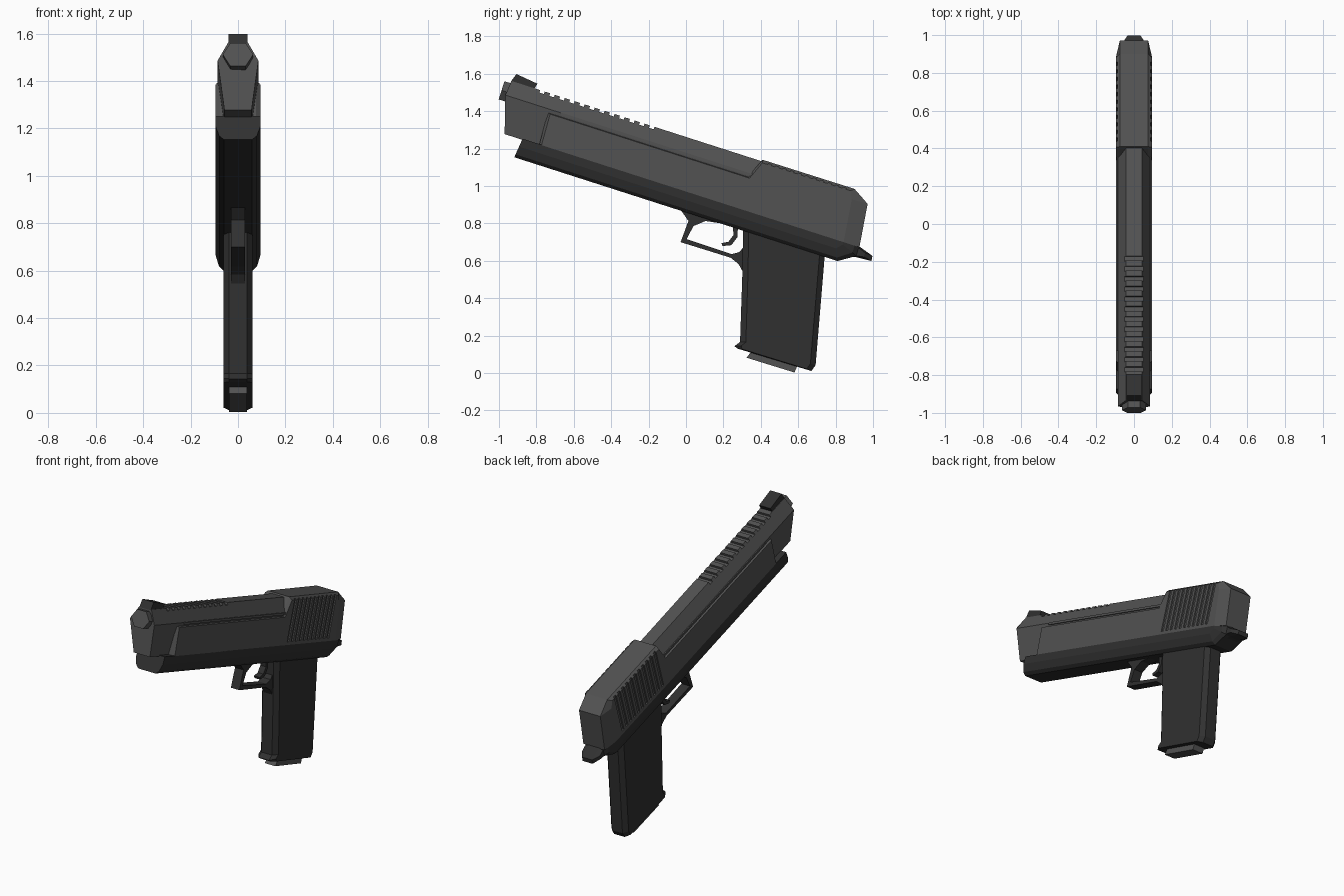
import bpy, bmesh, math

A = math.radians(17.8)
C, S = math.cos(A), math.sin(A)


def tilt(u, w):
    # barrel-aligned coordinates to the world y-z plane
    return (u * C + w * S, -u * S + w * C)


def material(name, v):
    m = bpy.data.materials.new(name)
    m.diffuse_color = (v, v, v, 1)
    return m


STEEL = material("steel", 0.085)
DARK = material("dark_steel", 0.03)


def add_loft(bm, rings):
    loops = [[bm.verts.new(p) for p in r] for r in rings]
    n = len(loops[0])
    for a, b in zip(loops, loops[1:]):
        for i in range(n):
            j = (i + 1) % n
            bm.faces.new((a[i], a[j], b[j], b[i]))
    bm.faces.new(loops[0])
    bm.faces.new(loops[-1])


def build(name, lofts, mat):
    bm = bmesh.new()
    for rings in lofts:
        add_loft(bm, rings)
    bmesh.ops.recalc_face_normals(bm, faces=bm.faces)
    me = bpy.data.meshes.new(name)
    bm.to_mesh(me)
    bm.free()
    me.materials.append(mat)
    ob = bpy.data.objects.new(name, me)
    bpy.context.collection.objects.link(ob)
    return ob


def slab_rings(layers, tilted):
    # side profiles at growing half-widths, mirrored across x = 0
    side = [[(x, *(tilt(*p) if tilted else p)) for p in pts] for x, pts in layers]
    mirror = [[(-x, y, z) for x, y, z in r] for r in reversed(side)]
    return mirror + side


def slab(name, layers, mat, tilted=True):
    return build(name, [slab_rings(layers, tilted)], mat)


def box_rings(x0, x1, u0, u1, w0, w1):
    pts = [(u0, w0), (u1, w0), (u1, w1), (u0, w1)]
    return [[(x, *tilt(*p)) for p in pts] for x in (x0, x1)]


def carve(ob, boxes, mat):
    cutter = build(ob.name + "_cutter", boxes, mat)
    cutter.hide_render = True
    mod = ob.modifiers.new("grooves", 'BOOLEAN')
    mod.operation = 'DIFFERENCE'
    mod.solver = 'EXACT'
    mod.object = cutter
    bpy.context.view_layer.objects.active = ob
    bpy.ops.object.modifier_apply(modifier=mod.name)
    bpy.data.objects.remove(cutter)


# barrel: six-sided section with a ribbed top
def barrel_ring(us):
    half = [(0.042, 1.202, us[0]), (0.086, 1.12, us[1]), (0.057, 0.92, us[2])]
    full = half + [(-x, w, u) for x, w, u in reversed(half)]
    return [(x, *tilt(u, w)) for x, w, u in full]


barrel = build("barrel", [[barrel_ring((-1.366, -1.374, -1.314)),
                           barrel_ring((0.1, 0.1, 0.1))]], STEEL)
carve(barrel, [box_rings(-0.07, 0.07, u, u + 0.026, 1.188, 1.25)
               for u in [-1.205 + 0.056 * i for i in range(12)]], STEEL)

# muzzle: hexagonal tip
hexagon = [(0.064 * math.cos(math.pi * k / 3), 1.138 + 0.059 * math.sin(math.pi * k / 3))
           for k in range(6)]
build("muzzle", [[[(x, *tilt(u, w)) for x, w in hexagon] for u in (-1.401, -1.30)]], STEEL)

# front sight
slab("front_sight", [(0.04, [(-1.368, 1.198), (-1.352, 1.245), (-1.229, 1.23), (-1.238, 1.195)])], DARK)

# slide: low side panels in front, tall block behind with bevelled rear
slide = slab("slide", [
    (0.075, [(-1.12, 0.924), (-1.13, 1.102), (-0.005, 1.102), (0.041, 1.211),
             (0.557, 1.213), (0.648, 1.158), (0.677, 0.924)]),
    (0.095, [(-1.108, 0.924), (-1.115, 1.096), (0.005, 1.096), (0.045, 1.195),
             (0.54, 1.197), (0.56, 1.155), (0.588, 0.924)])], STEEL)
carve(slide, [box_rings(s * 0.087, s * 0.12, u, u + 0.02, 0.945, 1.3)
              for u in [0.075 + 0.042 * i for i in range(11)] for s in (-1, 1)], STEEL)

# thin rail between barrel and slide panel
slab("slide_rail", [(0.091, [(-1.06, 1.108), (-1.06, 1.122), (0.02, 1.122), (0.02, 1.108)])], STEEL)

# frame: rounded underside
slab("frame", [
    (0.06, [(-1.226, 0.818), (-1.215, 0.926), (0.677, 0.926), (0.677, 0.875), (0.588, 0.818)]),
    (0.08, [(-1.225, 0.835), (-1.215, 0.926), (0.65, 0.926), (0.65, 0.885), (0.58, 0.835)]),
    (0.095, [(-1.22, 0.88), (-1.215, 0.926), (0.588, 0.926), (0.588, 0.91), (0.56, 0.88)])], DARK)

# rear tang
slab("tang", [
    (0.035, [(0.58, 0.84), (0.58, 0.928), (0.675, 0.928), (0.758, 0.901), (0.761, 0.874), (0.677, 0.868)]),
    (0.062, [(0.58, 0.85), (0.58, 0.925), (0.66, 0.925), (0.715, 0.905), (0.715, 0.882), (0.67, 0.875)])], DARK)

# grip with chamfered corners
slab("grip", [
    (0.037, [(0.305, 0.80), (0.302, 0.55), (0.289, 0.166), (0.259, 0.144), (0.275, 0.131),
             (0.671, 0.011), (0.693, 0.043), (0.741, 0.62), (0.745, 0.69)]),
    (0.061, [(0.335, 0.80), (0.332, 0.55), (0.32, 0.165), (0.295, 0.146), (0.30, 0.128),
             (0.645, 0.022), (0.665, 0.05), (0.713, 0.62), (0.717, 0.69)])], DARK, False)

# magazine base plate
slab("magazine_base", [(0.037, [(0.36, 0.13), (0.324, 0.082), (0.58, 0.003), (0.60, 0.05)])], STEEL, False)

# trigger guard
slab("trigger_guard", [(0.03, [
    (-0.035, 0.888), (-0.024, 0.866), (0.013, 0.813), (-0.029, 0.70), (0.238, 0.617),
    (0.281, 0.583), (0.302, 0.545), (0.35, 0.545), (0.35, 0.72), (0.307, 0.72),
    (0.307, 0.674), (0.286, 0.647), (0.243, 0.636), (0.003, 0.716), (0.04, 0.786),
    (0.104, 0.813), (0.19, 0.80), (0.29, 0.77), (0.29, 0.82)])], DARK, False)

# trigger
slab("trigger", [(0.02, [
    (0.278, 0.79), (0.275, 0.727), (0.243, 0.684), (0.195, 0.679), (0.19, 0.695),
    (0.227, 0.702), (0.254, 0.738), (0.249, 0.81)])], DARK, False)
